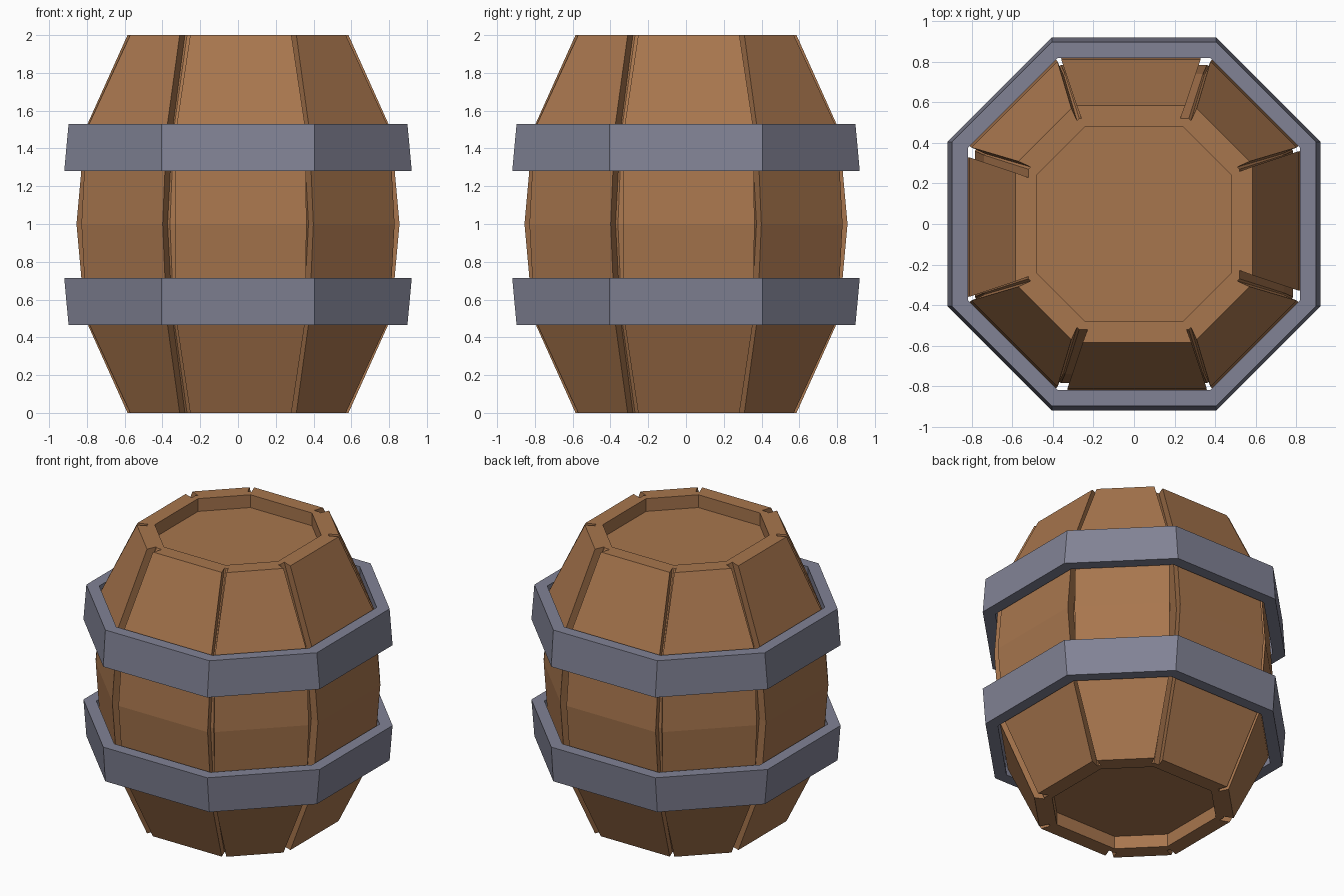
import bpy
from math import pi
from mathutils import Matrix

if "Cube" in bpy.data.objects:
    bpy.data.objects.remove(bpy.data.objects["Cube"])


def material(name, color):
    m = bpy.data.materials.new(name)
    m.diffuse_color = color
    m.use_nodes = True
    m.node_tree.nodes["Principled BSDF"].inputs["Base Color"].default_value = m.diffuse_color
    return m


wood = material("wood", (0.39, 0.18, 0.075, 1))
iron = material("iron", (0.22, 0.225, 0.3, 1))


def loft(name, rings, mat, closed=False):
    """Skin equal-length rings of points; cap the ends unless closed."""
    n, k = len(rings[0]), len(rings)
    verts = [p for r in rings for p in r]
    faces = []
    for i in range(k if closed else k - 1):
        a, b = i * n, (i + 1) % k * n
        faces += [(a + j, a + (j + 1) % n, b + (j + 1) % n, b + j) for j in range(n)]
    if not closed:
        faces += [tuple(reversed(range(n))), tuple(range((k - 1) * n, k * n))]
    mesh = bpy.data.meshes.new(name)
    mesh.from_pydata(verts, [], faces)
    mesh.materials.append(mat)
    obj = bpy.data.objects.new(name, mesh)
    bpy.context.collection.objects.link(obj)
    return obj


def octagon(a, h, z):
    """Eight-sided ring: flat faces at distance a, half-width h."""
    return [(a, -h, z), (a, h, z), (h, a, z), (-h, a, z),
            (-a, h, z), (-a, -h, z), (-h, -a, z), (h, -a, z)]


# Inner body with a recessed lid at both ends
half = [(0.48, 0.24, 0.09), (0.48, 0.24, 0.0), (0.52, 0.27, 0.0), (0.74, 0.34, 0.5)]
profile = half + [(0.785, 0.36, 1.0)] + [(a, h, 2 - z) for a, h, z in reversed(half)]
loft("barrel_body", [octagon(*p) for p in profile], wood)


# Staves: broad ones on the axes, narrower ones on the diagonals
def stave(i, levels, shift):
    rings = []
    for a, w, z in levels:
        rings.append([(a - 0.08, shift - w + 0.03, z), (a, shift - w, z),
                      (a, shift + w, z), (a - 0.08, shift + w - 0.03, z)])
    obj = loft(f"stave_{i + 1}", list(rings), wood)
    obj.data.transform(Matrix.Rotation(i * pi / 4, 4, 'Z'))


broad = [(0.585, 0.268, 0), (0.81, 0.343, 0.5), (0.855, 0.347, 1),
         (0.81, 0.343, 1.5), (0.585, 0.268, 2)]
narrow = [(0.622, 0.185, 0), (0.834, 0.3, 0.5), (0.868, 0.304, 1),
          (0.834, 0.3, 1.5), (0.622, 0.185, 2)]
for i in range(8):
    stave(i, narrow if i % 2 else broad, 0.0 if i % 2 else 0.015)

# Hoops, widening toward the belly of the barrel
for name, z_end, z_mid in (("lower_hoop", 0.465, 0.715), ("upper_hoop", 1.53, 1.28)):
    rings = [octagon(0.897, 0.405, z_end), octagon(0.92, 0.405, z_mid),
             octagon(0.84, 0.375, z_mid), octagon(0.818, 0.375, z_end)]
    if z_mid < z_end:
        rings.reverse()
    loft(name, rings, iron, closed=True)
